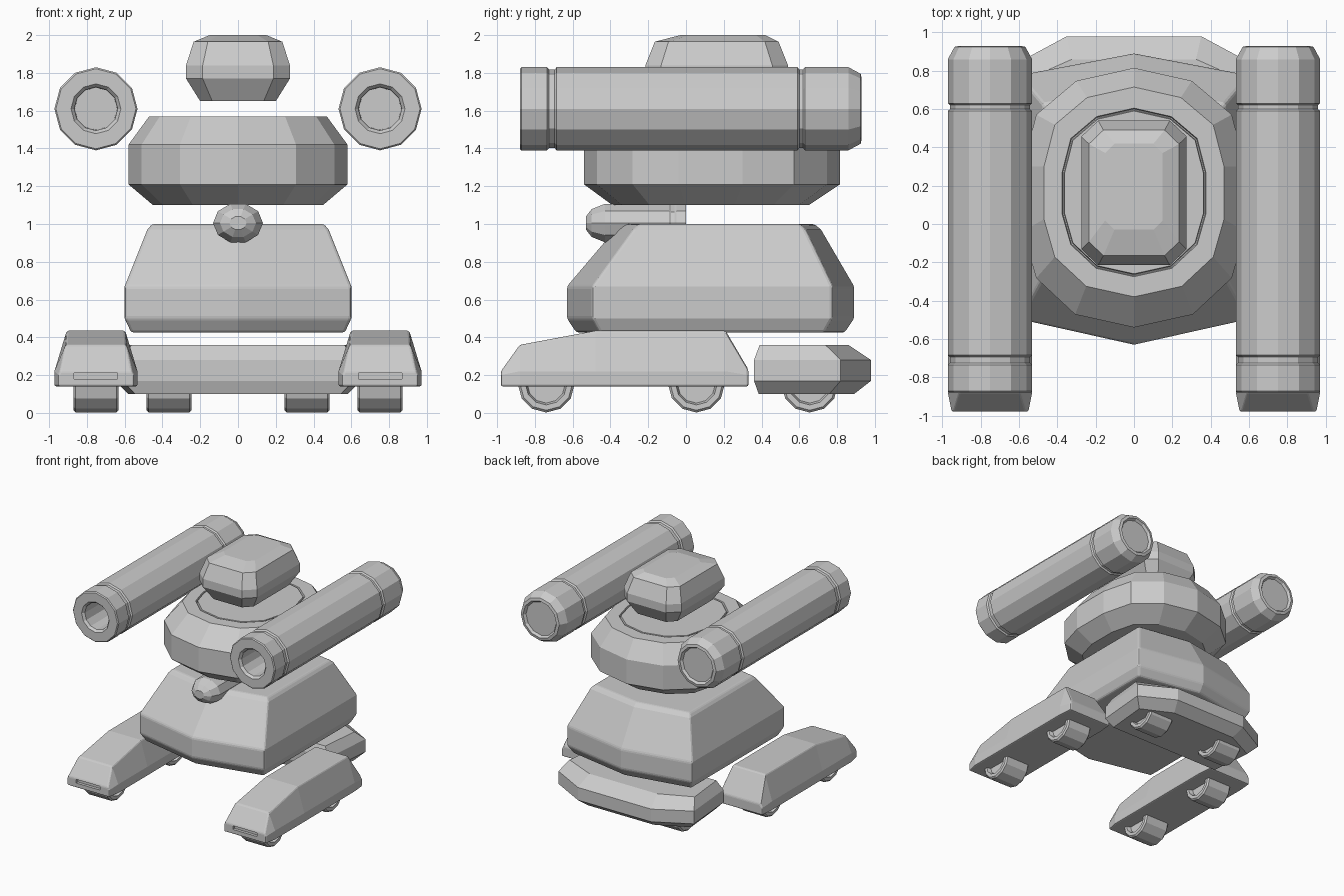
import bpy, bmesh
from math import cos, sin, tau

if "Cube" in bpy.data.objects:
    bpy.data.objects.remove(bpy.data.objects["Cube"])


def skin(name, rings, bevel=0.0):
    """Bridge equal-length rings of points and cap both ends."""
    bm = bmesh.new()
    loops = [[bm.verts.new(p) for p in r] for r in rings]
    n = len(loops[0])
    for a, b in zip(loops, loops[1:]):
        for i in range(n):
            j = (i + 1) % n
            bm.faces.new((a[i], a[j], b[j], b[i]))
    bm.faces.new(loops[0][::-1])
    bm.faces.new(loops[-1])
    bmesh.ops.recalc_face_normals(bm, faces=bm.faces)
    me = bpy.data.meshes.new(name)
    bm.to_mesh(me)
    bm.free()
    ob = bpy.data.objects.new(name, me)
    bpy.context.collection.objects.link(ob)
    if bevel:
        m = ob.modifiers.new("bevel", 'BEVEL')
        m.width, m.segments = bevel, 2
        m.limit_method, m.angle_limit = 'ANGLE', 0.5
    return ob


def stack(name, plan, levels, bevel=0.0):
    """Half plan (normalised, front to back) mirrored in x; level = z, half width, y front, y back."""
    full = plan + [(-x, y) for x, y in reversed(plan) if x > 0]
    return skin(name, [[(x * w, y0 + y * (y1 - y0), z) for x, y in full]
                       for z, w, y0, y1 in levels], bevel)


def turned(name, profile, n, axis, loc, zscale=1.0):
    """Polygonal turned part: profile of (position, radius) along the x or y axis."""
    rings = []
    for t, r in profile:
        ring = []
        for i in range(n):
            u, v = r * cos(tau * i / n), r * sin(tau * i / n) * zscale
            p = (u, t, v) if axis == 'y' else (t, u, v)
            ring.append([a + b for a, b in zip(p, loc)])
        rings.append(ring)
    return skin(name, rings)


# head
stack("head", [(0.68, 0), (1, 0.11), (1, 0.89), (0.68, 1)],
      [(1.65, .20, -.14, .47), (1.77, .275, -.215, .54), (1.84, .275, -.215, .54),
       (1.965, .235, -.165, .49), (2.0, .15, -.03, .42)])

# upper torso with a shallow groove round the neck
stack("upper_torso",
      [(0, 0), (.53, .05), (.88, .19), (1, .37), (1, .62), (.88, .82), (.52, .95), (0, 1)],
      [(1.10, .45, -.39, .65), (1.21, .58, -.54, .815), (1.42, .58, -.54, .815),
       (1.57, .47, -.38, .715), (1.57, .375, -.275, .605), (1.55, .371, -.27, .60),
       (1.55, .365, -.265, .595), (1.57, .362, -.26, .59)])

# lower torso
stack("lower_torso", [(0, 0), (1, .088), (1, .925), (0, 1)],
      [(.425, .565, -.58, .84), (.50, .60, -.63, .89), (.67, .60, -.63, .89),
       (.97, .48, -.375, .715), (1.0, .455, -.34, .68)], 0.014)

# rounded waist gun
turned("waist_gun", [(-.53, .045), (-.50, .095), (-.43, .132), (-.09, .132), (-.08, .125),
                     (-.06, .125), (-.05, .132), (0, .132)], 10, 'y', (0, 0, 1.005), 0.81)

# rear foot
stack("rear_foot", [(0, 0), (.94, 0), (1, .74), (.54, 1), (0, 1)],
      [(.10, .58, .385, .89), (.17, .65, .36, .98), (.28, .65, .36, .98), (.36, .60, .39, .86)])

barrel = [(-.55, .112), (-.86, .115), (-.88, .132), (-.88, .212), (-.872, .22), (-.735, .22),
          (-.725, .208), (-.695, .208), (-.685, .22), (.59, .22), (.60, .208), (.62, .208),
          (.63, .22), (.86, .22), (.925, .185), (.93, .16), (.91, .145)]
tyre = [(-.085, .075), (-.085, .10), (-.12, .11), (-.12, .138), (-.108, .15)]
wheel = tyre + [(-t, r) for t, r in reversed(tyre)]
# front foot sections: y, lower half width, shoulder z, top half width, top z
foot = [(-.98, .20, .20, .19, .22), (-.88, .22, .22, .16, .36), (-.48, .22, .22, .155, .435),
        (.21, .22, .22, .155, .435), (.33, .21, .20, .19, .23)]

for side, s in (("left", 1), ("right", -1)):
    cx = .752 * s
    # shoulder cannon
    turned(side + "_cannon", barrel, 12, 'y', (cx, 0, 1.61))
    # front foot with a slot in the toe
    ob = skin(side + "_front_foot",
              [[(cx - w, y, .14), (cx - w, y, zs), (cx - t, y, zt),
                (cx + t, y, zt), (cx + w, y, zs), (cx + w, y, .14)]
               for y, w, zs, t, zt in foot], 0.01)
    cut = skin(side + "_slot_cutter",
               [[(cx - .115, y, .18), (cx - .115, y, .212), (cx + .115, y, .212), (cx + .115, y, .18)]
                for y in (-1.05, -.955)])
    m = ob.modifiers.new("slot", 'BOOLEAN')
    m.operation, m.object, m.solver = 'DIFFERENCE', cut, 'EXACT'
    cut.hide_render = True
    cut.display_type = 'WIRE'
    # wheels
    for label, x, y in (("toe", cx, -.74), ("heel", cx, .055), ("rear", .365 * s, .655)):
        turned(f"{side}_{label}_wheel", wheel, 12, 'x', (x, y, .152))
